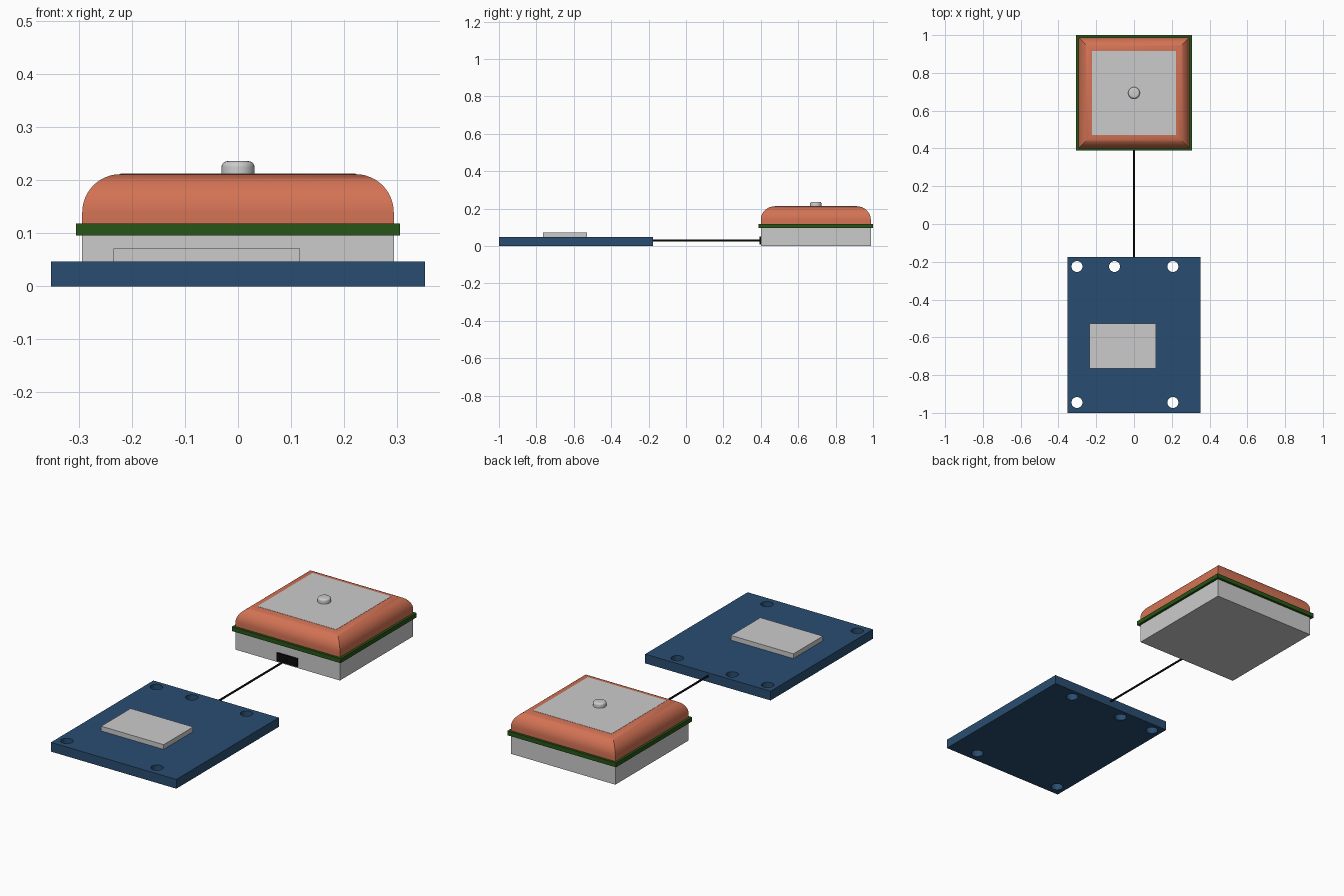
import bpy, bmesh, math

if "Cube" in bpy.data.objects:
    bpy.data.objects.remove(bpy.data.objects["Cube"])

def mat(name, color):
    m = bpy.data.materials.new(name)
    m.diffuse_color = (*color, 1)
    m.use_nodes = True
    m.node_tree.nodes["Principled BSDF"].inputs["Base Color"].default_value = m.diffuse_color
    return m

BLUE = mat("board_blue", (0.022, 0.075, 0.165))
GREEN = mat("pcb_green", (0.02, 0.09, 0.008))
ORANGE = mat("ceramic_orange", (0.65, 0.17, 0.09))
BLACK = mat("black", (0.004, 0.004, 0.004))

def finish(ob, material=None, smooth=False):
    if material:
        ob.data.materials.clear()
        ob.data.materials.append(material)
    if smooth:
        bpy.ops.object.select_all(action='DESELECT')
        ob.select_set(True)
        bpy.context.view_layer.objects.active = ob
        bpy.ops.object.shade_smooth_by_angle(angle=math.radians(30))
    return ob

def box(name, x, y, z, material=None):
    bpy.ops.mesh.primitive_cube_add(size=1)
    ob = bpy.context.object
    ob.name = name
    for v in ob.data.vertices:
        v.co = [r[0] if c < 0 else r[1] for c, r in zip(v.co, (x, y, z))]
    return finish(ob, material)

def loft(name, profile, sides, turn, center, material=None):
    """Stack rings of (radius, z) and cap both ends."""
    bm = bmesh.new()
    rings = [[bm.verts.new((center[0] + r * math.cos(turn + math.tau * i / sides),
                            center[1] + r * math.sin(turn + math.tau * i / sides), z))
              for i in range(sides)] for r, z in profile]
    for a, b in zip(rings, rings[1:]):
        for i in range(sides):
            j = (i + 1) % sides
            bm.faces.new((a[i], a[j], b[j], b[i]))
    bm.faces.new(rings[0][::-1])
    bm.faces.new(rings[-1])
    me = bpy.data.meshes.new(name)
    bm.to_mesh(me)
    bm.free()
    ob = bpy.data.objects.new(name, me)
    bpy.context.collection.objects.link(ob)
    return finish(ob, material, True)

def fillet(half, top, r, n):
    """Quarter-round from a vertical wall to a flat top."""
    return [(half - r + r * math.cos(math.pi / 2 * i / n),
             top - r + r * math.sin(math.pi / 2 * i / n)) for i in range(n + 1)]

# Circuit board: filled outline with five through holes
BOARD_T = 0.047
cu = bpy.data.curves.new("circuit_board", 'CURVE')
cu.dimensions = '2D'
cu.fill_mode = 'BOTH'
cu.extrude = BOARD_T / 2

def outline(points):
    s = cu.splines.new('POLY')
    s.points.add(len(points) - 1)
    for p, (x, y) in zip(s.points, points):
        p.co = (x, y, 0, 1)
    s.use_cyclic_u = True

outline([(-0.353, -1), (0.353, -1), (0.353, -0.176), (-0.353, -0.176)])
for hx, hy in [(-0.302, -0.225), (-0.103, -0.225), (0.206, -0.225),
               (-0.302, -0.945), (0.206, -0.945)]:
    outline([(hx + 0.029 * math.cos(math.tau * i / 32),
              hy + 0.029 * math.sin(math.tau * i / 32)) for i in range(32)])
board = bpy.data.objects.new("circuit_board", cu)
bpy.context.collection.objects.link(board)
board.location.z = BOARD_T / 2
bpy.ops.object.select_all(action='DESELECT')
board.select_set(True)
bpy.context.view_layer.objects.active = board
bpy.ops.object.convert(target='MESH')
board = bpy.context.object
bm = bmesh.new()
bm.from_mesh(board.data)
bmesh.ops.remove_doubles(bm, verts=bm.verts, dist=1e-5)
bmesh.ops.recalc_face_normals(bm, faces=bm.faces)
bm.to_mesh(board.data)
bm.free()
finish(board, BLUE, True)

# Receiver chip on the board
box("receiver_chip", (-0.235, 0.117), (-0.765, -0.528), (BOARD_T, 0.071))

# Antenna: shield can, thin board, rounded ceramic, top plate
CY = 0.694
def span(h):
    return (CY - h, CY + h)
box("antenna_shield", (-0.294, 0.294), span(0.294), (0, 0.096))
box("antenna_board", (-0.306, 0.306), span(0.306), (0.096, 0.118), GREEN)
diag = math.sqrt(2)
profile = [(0.294, 0.118)] + fillet(0.294, 0.2115, 0.072, 12)
loft("ceramic_block", [(r * diag, z) for r, z in profile], 4, math.pi / 4, (0, CY), ORANGE)
box("antenna_plate", (-0.222, 0.222), span(0.2215), (0.205, 0.2125))

# Feed pin with rounded head
loft("feed_pin", [(0.031, 0.21)] + fillet(0.031, 0.236, 0.011, 6), 32, 0, (0, CY))

# Cable and its socket on the shield
box("cable_socket", (-0.058, 0.058), (0.392, 0.41), (0.008, 0.05), BLACK)
bpy.ops.mesh.primitive_cylinder_add(vertices=16, radius=0.005, depth=0.585,
                                    location=(0, 0.11, 0.03), rotation=(math.pi / 2, 0, 0))
cable = bpy.context.object
cable.name = "antenna_cable"
finish(cable, BLACK, True)
